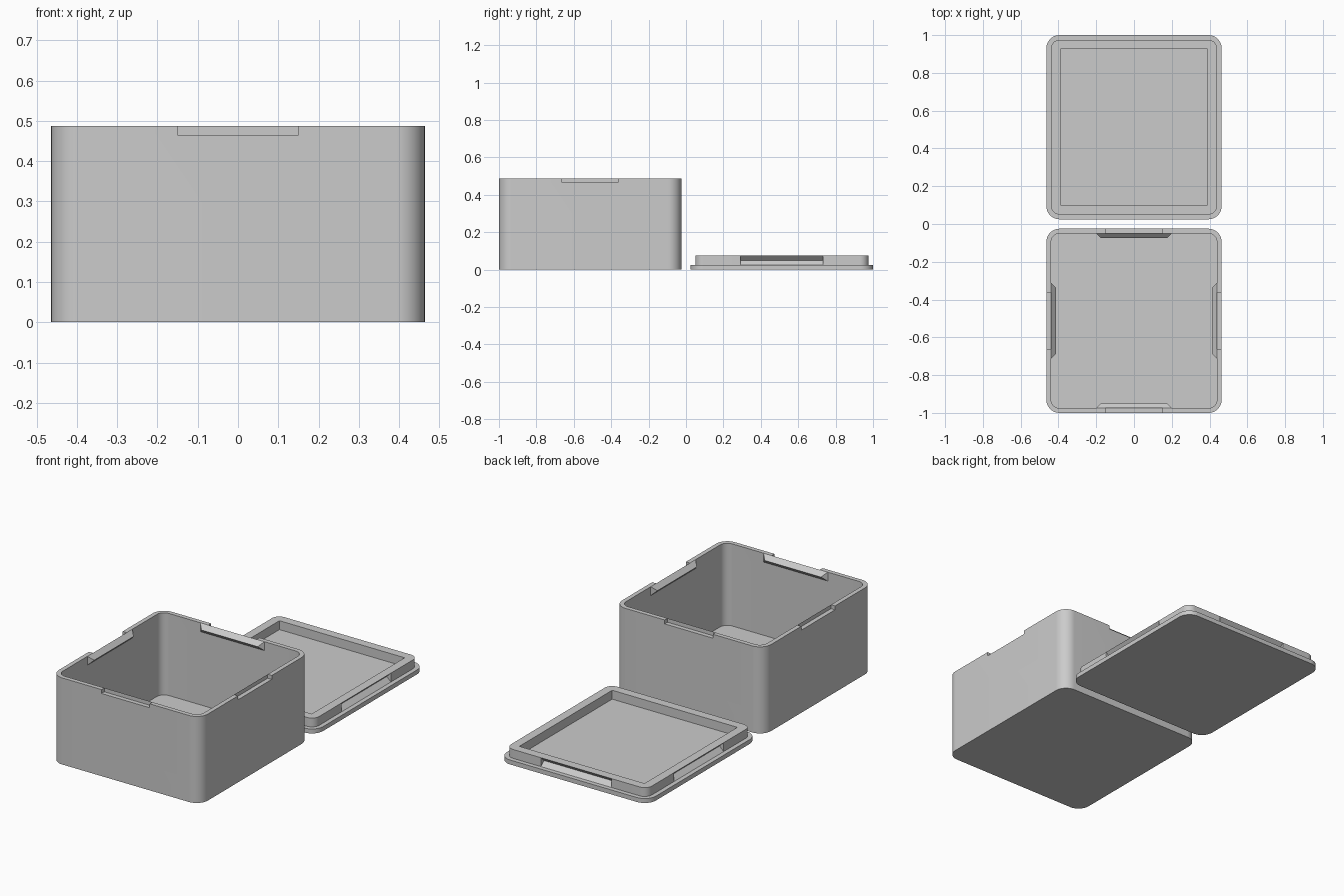
import bpy, bmesh, math
from mathutils import Matrix, Vector

cube = bpy.data.objects.get("Cube")
if cube:
    bpy.data.objects.remove(cube, do_unlink=True)

# Shared dimensions
HALF_X, HALF_Y, RADIUS = 0.464, 0.4875, 0.07
WALL, BOX_H, LIP_H = 0.025, 0.487, 0.05
BOX_Y, LID_Y = -0.5125, 0.5125

grey = bpy.data.materials.new("plain grey")
grey.use_nodes = True
COLOUR = (0.6, 0.6, 0.6, 1)
grey.diffuse_color = COLOUR
grey.node_tree.nodes["Principled BSDF"].inputs["Base Color"].default_value = COLOUR


def add_object(name, bm):
    bmesh.ops.recalc_face_normals(bm, faces=bm.faces)
    mesh = bpy.data.meshes.new(name)
    bm.to_mesh(mesh)
    bm.free()
    mesh.materials.append(grey)
    obj = bpy.data.objects.new(name, mesh)
    bpy.context.collection.objects.link(obj)
    return obj


def rounded_block(name, hx, hy, r, z0, z1, cy, steps=16):
    """Upright block with rounded vertical corners (r = 0 gives square ones)."""
    bm = bmesh.new()
    outline = []
    for i, (sx, sy) in enumerate([(1, 1), (-1, 1), (-1, -1), (1, -1)]):
        for k in range(steps + 1 if r else 1):
            a = (i + k / steps) * math.pi / 2
            outline.append((sx * (hx - r) + r * math.cos(a),
                            cy + sy * (hy - r) + r * math.sin(a)))
    base = bm.faces.new([bm.verts.new((x, y, z0)) for x, y in outline])
    top = bmesh.ops.extrude_face_region(bm, geom=[base])["geom"]
    bmesh.ops.translate(bm, vec=(0, 0, z1 - z0),
                        verts=[v for v in top if isinstance(v, bmesh.types.BMVert)])
    return add_object(name, bm)


def prism(name, profile, half_long, half_tip, matrix):
    """Sweep a (depth, z) profile along x; points with depth use the tip length."""
    bm = bmesh.new()
    ends = [[bm.verts.new(matrix @ Vector((s * (half_tip if d > 0 else half_long), d, z)))
             for d, z in profile] for s in (-1, 1)]
    for end in ends:
        bm.faces.new(end)
    n = len(profile)
    for i in range(n):
        j = (i + 1) % n
        bm.faces.new((ends[0][i], ends[0][j], ends[1][j], ends[1][i]))
    return add_object(name, bm)


def cut(target, cutter):
    mod = target.modifiers.new("cut", "BOOLEAN")
    mod.operation, mod.solver, mod.object = "DIFFERENCE", "EXACT", cutter
    bpy.context.view_layer.objects.active = target
    bpy.ops.object.modifier_apply(modifier=mod.name)
    bpy.data.objects.remove(cutter, do_unlink=True)


def sides(cy):
    """Frame on each inner wall face: local y points into the box."""
    for i, name in enumerate(("front", "left", "back", "right")):
        dist = (HALF_Y if i % 2 == 0 else HALF_X) - WALL
        yield name, (Matrix.Translation((0, cy, 0)) @ Matrix.Rotation(i * math.pi / 2, 4, "Z")
                     @ Matrix.Translation((0, -dist, 0)))


# Open box
box = rounded_block("box_body", HALF_X, HALF_Y, RADIUS, 0, BOX_H, BOX_Y)
cut(box, rounded_block("cavity", HALF_X - WALL, HALF_Y - WALL, RADIUS - WALL,
                       WALL, BOX_H + 0.1, BOX_Y))

# Rim notches, with a snap ridge behind each
low, mid = BOX_H - LIP_H, BOX_H - LIP_H / 2
ridges = []
for side, frame in sides(BOX_Y):
    notch = [(-0.05, 0.465), (0.01, 0.465), (0.01, 0.6), (-0.05, 0.6)]
    cut(box, prism("notch", notch, 0.15, 0.15, frame))
    ridges.append(prism(side + "_snap_ridge", [(0, low), (WALL, mid), (0, BOX_H)],
                        0.2, 0.175, frame))

# Lid plate and raised lip
plate = rounded_block("lid_plate", HALF_X, HALF_Y, RADIUS, 0, WALL, LID_Y)
lip = rounded_block("lid_lip", HALF_X - WALL, HALF_Y - WALL, RADIUS - WALL,
                    WALL, WALL + LIP_H, LID_Y)
cut(lip, rounded_block("recess", 0.39, 0.413, 0, 0, 0.2, LID_Y))

# Snap grooves around the lip
for side, frame in sides(LID_Y):
    groove = [(0, WALL), (WALL, WALL + LIP_H / 2), (0, WALL + LIP_H),
              (-0.02, WALL + LIP_H), (-0.02, WALL)]
    cut(lip, prism("groove", groove, 0.22, 0.22, frame))

# Smooth corners, crisp edges
bpy.ops.object.select_all(action="DESELECT")
for obj in (box, plate, lip):
    obj.select_set(True)
bpy.context.view_layer.objects.active = box
bpy.ops.object.shade_smooth_by_angle(angle=math.radians(30))
